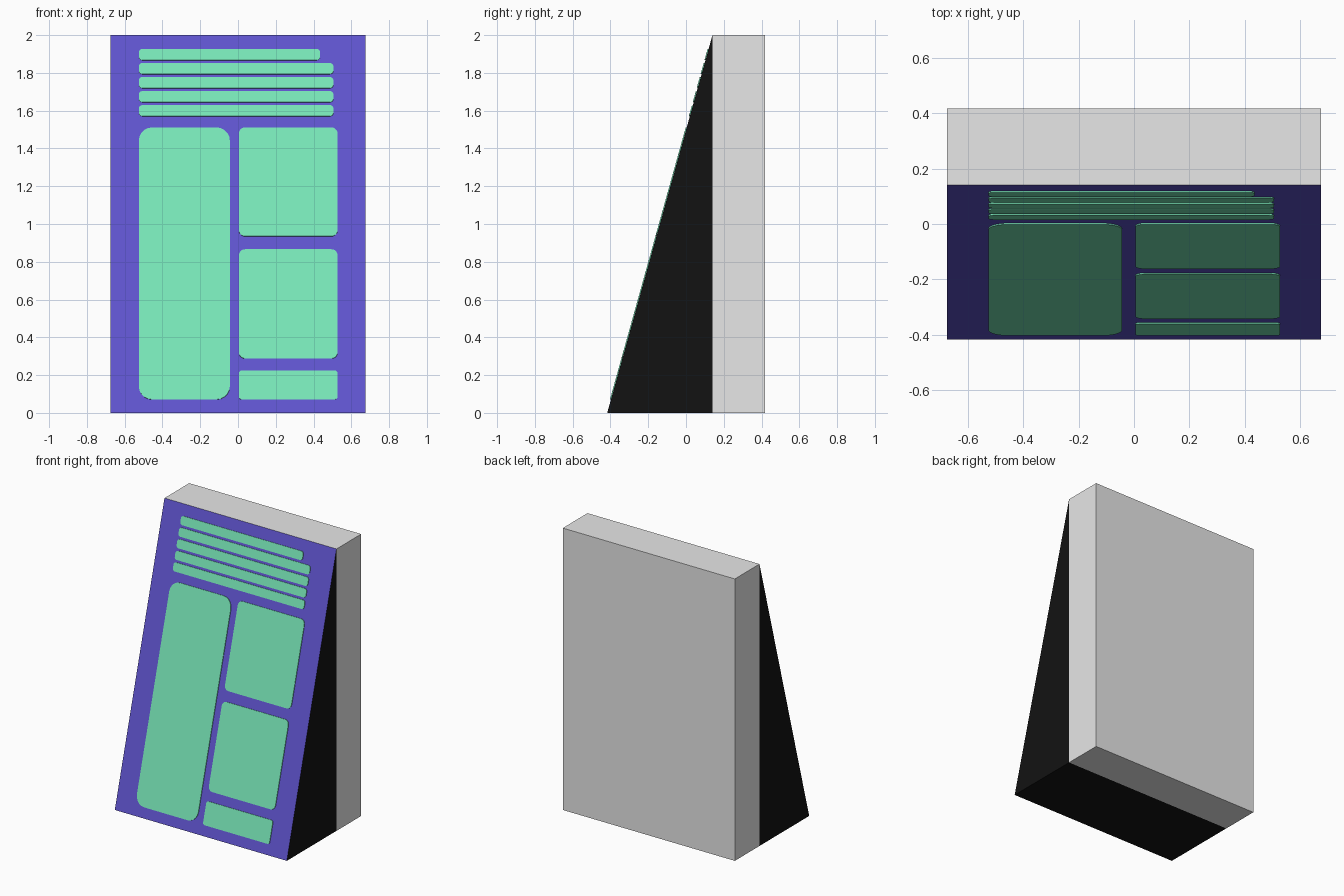
import bpy, bmesh, math
from mathutils import Vector

if "Cube" in bpy.data.objects:
    bpy.data.objects.remove(bpy.data.objects["Cube"])

W, H = 0.675, 2.0                       # half width, height
Y_FRONT, Y_MID, Y_BACK = -0.417, 0.14, 0.417
PLATE = 0.005                           # panel thickness


def material(name, rgb):
    m = bpy.data.materials.new(name)
    m.diffuse_color = (*rgb, 1.0)
    m.use_nodes = True
    m.node_tree.nodes["Principled BSDF"].inputs["Base Color"].default_value = m.diffuse_color
    return m


GREY = material("plain grey", (0.8, 0.8, 0.8))
BLACK = material("black", (0.006, 0.006, 0.006))
PURPLE = material("deep purple", (0.118, 0.09, 0.63))
GREEN = material("mint green", (0.238, 1.0, 0.607))


def prism(name, outline, offset, mats):
    """Extrude a closed 3D outline along an offset vector."""
    bm = bmesh.new()
    face = bm.faces.new([bm.verts.new(p) for p in outline])
    ext = bmesh.ops.extrude_face_region(bm, geom=[face], use_keep_orig=True)
    moved = [g for g in ext["geom"] if isinstance(g, bmesh.types.BMVert)]
    bmesh.ops.translate(bm, verts=moved, vec=offset)
    bmesh.ops.recalc_face_normals(bm, faces=bm.faces)
    me = bpy.data.meshes.new(name)
    bm.to_mesh(me)
    bm.free()
    for m in mats:
        me.materials.append(m)
    ob = bpy.data.objects.new(name, me)
    bpy.context.collection.objects.link(ob)
    return ob


# Upright slab at the back
slab = [(-W, Y_MID, 0), (-W, Y_BACK, 0), (-W, Y_BACK, H), (-W, Y_MID, H)]
prism("back_slab", slab, Vector((2 * W, 0, 0)), [GREY])

# Black wedge whose sloping front face is purple
wedge = prism("front_wedge", [(-W, Y_FRONT, 0), (-W, Y_MID, 0), (-W, Y_MID, H)],
              Vector((2 * W, 0, 0)), [BLACK, PURPLE])
for p in wedge.data.polygons:
    p.material_index = 1 if p.normal.y < -0.5 else 0

SLOPE = (Y_MID - Y_FRONT) / H
NORMAL = Vector((0, -1, SLOPE)).normalized()


def panel(name, x0, x1, z0, z1, r, steps=5):
    """Thin rounded plate lying on the sloping face."""
    pts = []
    corners = [(x1 - r, z1 - r), (x0 + r, z1 - r), (x0 + r, z0 + r), (x1 - r, z0 + r)]
    for i, (cx, cz) in enumerate(corners):
        for k in range(steps + 1):
            a = math.radians(90 * (i + k / steps))
            x, z = cx + r * math.cos(a), cz + r * math.sin(a)
            pts.append(Vector((x, Y_FRONT + SLOPE * z, z)) + NORMAL * 0.0002)
    prism(name, pts, NORMAL * PLATE, [GREEN])


# Row of thin bars at the top, the first one shorter
for i in range(5):
    z = 1.57 + 0.0742 * (4 - i)
    panel(f"bar_{i + 1}", -0.525, 0.435 if i == 0 else 0.505, z, z + 0.058, 0.018)

# Tall left panel and three right panels
panel("tall_panel", -0.525, -0.043, 0.07, 1.51, 0.07)
panel("upper_panel", 0.005, 0.527, 0.934, 1.51, 0.032)
panel("middle_panel", 0.005, 0.527, 0.287, 0.865, 0.032)
panel("lower_panel", 0.005, 0.527, 0.07, 0.223, 0.015)
